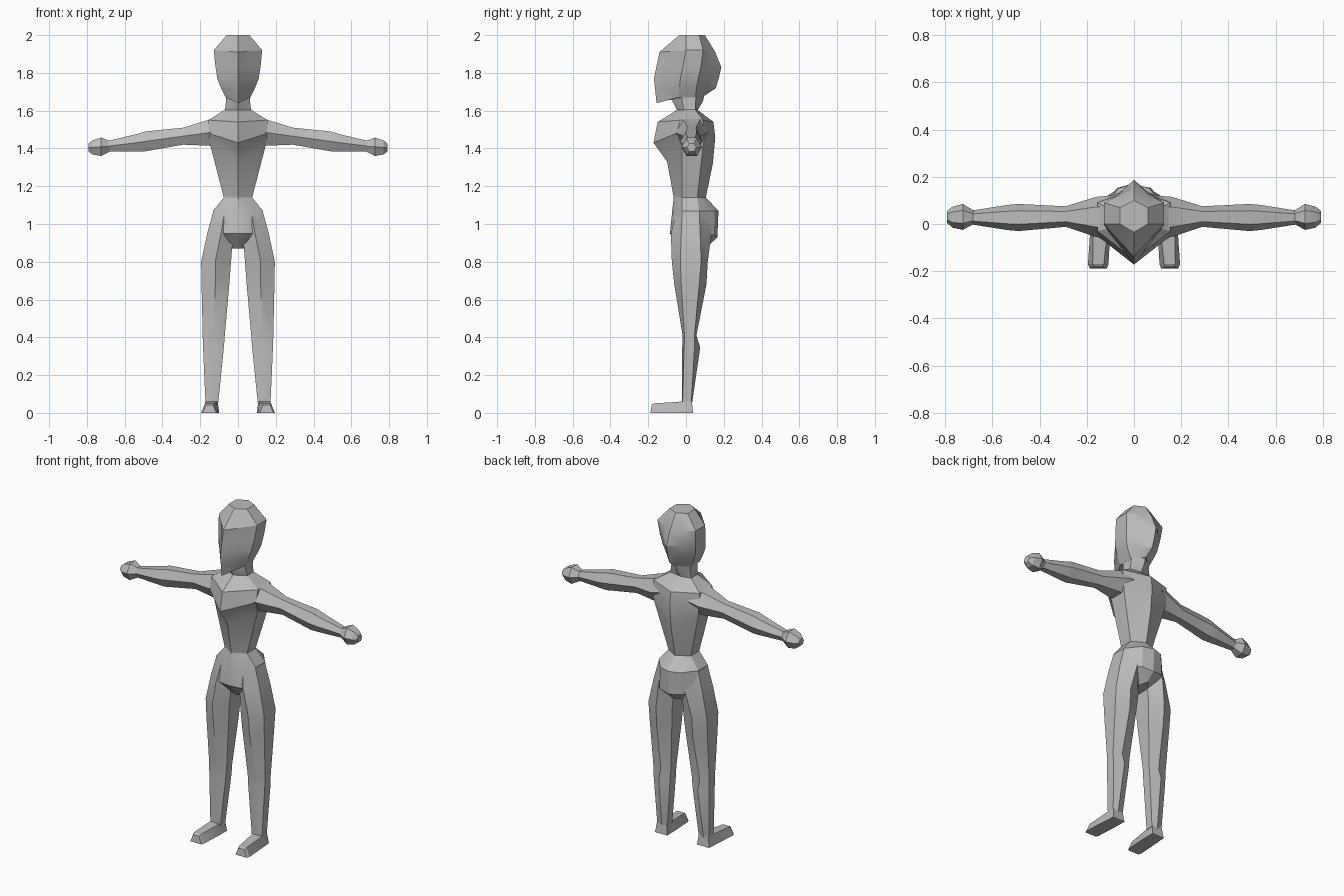
import bpy
import bmesh

if "Cube" in bpy.data.objects:
    bpy.data.objects.remove(bpy.data.objects["Cube"], do_unlink=True)

grey = bpy.data.materials.new("plain grey")
grey.use_nodes = True
grey.diffuse_color = (.5, .5, .5, 1)
grey.node_tree.nodes["Principled BSDF"].inputs["Base Color"].default_value = (.5, .5, .5, 1)


def loft(name, rings, mirror=False):
    """Skin a list of equal-length point loops, capping both ends."""
    bm = bmesh.new()
    loops = [[bm.verts.new(point) for point in ring] for ring in rings]
    for low, high in zip(loops, loops[1:]):
        for i in range(len(low)):
            j = (i + 1) % len(low)
            bm.faces.new((low[i], low[j], high[j], high[i]))
    bm.faces.new(loops[0])
    bm.faces.new(loops[-1])
    if mirror:
        twin = bmesh.ops.duplicate(bm, geom=bm.verts[:] + bm.edges[:] + bm.faces[:])["geom"]
        for item in twin:
            if isinstance(item, bmesh.types.BMVert):
                item.co.x *= -1
    bmesh.ops.recalc_face_normals(bm, faces=bm.faces[:])
    mesh = bpy.data.meshes.new(name)
    bm.to_mesh(mesh)
    bm.free()
    mesh.materials.append(grey)
    part = bpy.data.objects.new(name, mesh)
    bpy.context.collection.objects.link(part)
    bpy.ops.object.select_all(action="DESELECT")
    part.select_set(True)
    bpy.context.view_layer.objects.active = part
    bpy.ops.object.shade_smooth_by_angle(angle=.4)


def body_ring(z, wide, front, side_front, side_back, back,
              front_z=None, back_z=None, front_bulge=0, back_bulge=0):
    """Symmetric loop with a front ridge, flat flanks and a back ridge."""
    front_z = z if front_z is None else front_z
    back_z = z if back_z is None else back_z
    half = [
        (wide / 2, (front + side_front) / 2 - front_bulge, (z + front_z) / 2),
        (wide, side_front, z),
        (wide, side_back, z),
        (wide / 2, (back + side_back) / 2 + back_bulge, (z + back_z) / 2),
    ]
    other = [(-x, y, height) for x, y, height in reversed(half)]
    return [(0, front, front_z)] + half + [(0, back, back_z)] + other


def leg_ring(z, inner, outer, ridge, front, back, side_front, side_back):
    """Six-sided loop with ridges down the shin and the calf."""
    return [(ridge, front, z), (outer, side_front, z), (outer, side_back, z),
            (ridge, back, z), (inner, side_back, z), (inner, side_front, z)]


def arm_ring(x, front, back, bottom, top):
    """Six-sided loop across the arm, widest at mid height."""
    middle = (bottom + top) / 2
    inset = (back - front) / 4
    return [(x, front, middle), (x, front + inset, top), (x, back - inset, top),
            (x, back, middle), (x, back - inset, bottom), (x, front + inset, bottom)]


def foot_ring(y, inner, outer, top, taper, lean=0):
    """Four-sided loop that narrows toward the top of the foot."""
    return [(inner, y, 0), (outer, y, 0),
            (outer - taper, y + lean, top), (inner + taper, y + lean, top)]


# Head, with shallow eye hollows
loft("head", [
    body_ring(z=2, wide=.06, front=-.035, side_front=0, side_back=.07, back=.1),
    body_ring(z=1.92, wide=.128, front=-.14, side_front=0, side_back=.09, back=.155,
              front_z=1.91, back_z=1.91),
    body_ring(z=1.84, wide=.12, front=-.155, side_front=-.015, side_back=.08, back=.187,
              back_z=1.83, front_bulge=-.012),
    body_ring(z=1.77, wide=.11, front=-.17, side_front=-.03, side_back=.065, back=.173,
              back_z=1.77),
    body_ring(z=1.72, wide=.09, front=-.162, side_front=-.035, side_back=.055, back=.158,
              front_z=1.7),
    body_ring(z=1.67, wide=.065, front=-.156, side_front=-.04, side_back=.05, back=.1,
              front_z=1.64, back_z=1.68),
])

# Neck
loft("neck", [
    body_ring(z=1.7, wide=.065, front=-.07, side_front=-.02, side_back=.06, back=.1),
    body_ring(z=1.65, wide=.063, front=-.072, side_front=-.02, side_back=.05, back=.09),
    body_ring(z=1.6, wide=.07, front=-.045, side_front=-.01, side_back=.05, back=.06),
])

# Torso from collar to waist
loft("torso", [
    body_ring(z=1.605, wide=.07, front=-.045, side_front=-.01, side_back=.05, back=.06),
    body_ring(z=1.55, wide=.155, front=-.15, side_front=-.03, side_back=.09, back=.145,
              front_z=1.54, back_z=1.54),
    body_ring(z=1.48, wide=.155, front=-.172, side_front=-.05, side_back=.1, back=.155,
              front_z=1.43, back_z=1.46),
    body_ring(z=1.41, wide=.145, front=-.1, side_front=-.02, side_back=.09, back=.142,
              front_z=1.33, back_z=1.32),
    body_ring(z=1.14, wide=.075, front=-.065, side_front=-.02, side_back=.06, back=.105),
])

# Pelvis
loft("pelvis", [
    body_ring(z=1.14, wide=.075, front=-.065, side_front=-.02, side_back=.06, back=.105),
    body_ring(z=1.07, wide=.132, front=-.073, side_front=-.02, side_back=.07, back=.172,
              front_bulge=.01, back_bulge=.03),
    body_ring(z=.95, wide=.14, front=-.085, side_front=-.03, side_back=.08, back=.166,
              back_z=.93, front_bulge=.018, back_bulge=.03),
    body_ring(z=.87, wide=.035, front=-.02, side_front=0, side_back=.07, back=.12,
              back_z=.885),
])

# Legs
loft("legs", [
    leg_ring(z=1.07, inner=.02, outer=.13, ridge=.07, front=-.05, back=.13,
             side_front=-.02, side_back=.07),
    leg_ring(z=.95, inner=.025, outer=.163, ridge=.09, front=-.08, back=.135,
             side_front=-.025, side_back=.075),
    leg_ring(z=.8, inner=.037, outer=.195, ridge=.12, front=-.075, back=.115,
             side_front=-.03, side_back=.08),
    leg_ring(z=.68, inner=.046, outer=.193, ridge=.12, front=-.062, back=.108,
             side_front=-.025, side_back=.07),
    leg_ring(z=.41, inner=.07, outer=.187, ridge=.13, front=-.018, back=.055,
             side_front=-.008, side_back=.045),
    leg_ring(z=.345, inner=.075, outer=.185, ridge=.13, front=-.02, back=.075,
             side_front=-.01, side_back=.045),
    leg_ring(z=.05, inner=.105, outer=.172, ridge=.14, front=-.022, back=.032,
             side_front=-.018, side_back=.028),
], mirror=True)

# Feet
loft("feet", [
    foot_ring(y=.038, inner=.1, outer=.18, top=.065, taper=.008, lean=-.008),
    foot_ring(y=-.022, inner=.1, outer=.185, top=.06, taper=.012),
    foot_ring(y=-.17, inner=.108, outer=.195, top=.05, taper=.02),
    foot_ring(y=-.188, inner=.115, outer=.188, top=.042, taper=.018, lean=.006),
], mirror=True)

# Arms, from inside the shoulder to the wrist
loft("arms", [
    arm_ring(x=.1, front=-.06, back=.12, bottom=1.42, top=1.575),
    arm_ring(x=.16, front=-.055, back=.115, bottom=1.415, top=1.55),
    arm_ring(x=.29, front=-.012, back=.075, bottom=1.42, top=1.51),
    arm_ring(x=.49, front=-.03, back=.085, bottom=1.385, top=1.49),
    arm_ring(x=.54, front=-.025, back=.08, bottom=1.385, top=1.475),
    arm_ring(x=.7, front=0, back=.055, bottom=1.385, top=1.437),
], mirror=True)

# Hands, closed into small fists
loft("hands", [
    arm_ring(x=.68, front=0, back=.058, bottom=1.383, top=1.44),
    arm_ring(x=.725, front=-.025, back=.085, bottom=1.36, top=1.458),
    arm_ring(x=.77, front=-.015, back=.073, bottom=1.368, top=1.443),
    arm_ring(x=.792, front=.005, back=.055, bottom=1.385, top=1.425),
], mirror=True)
